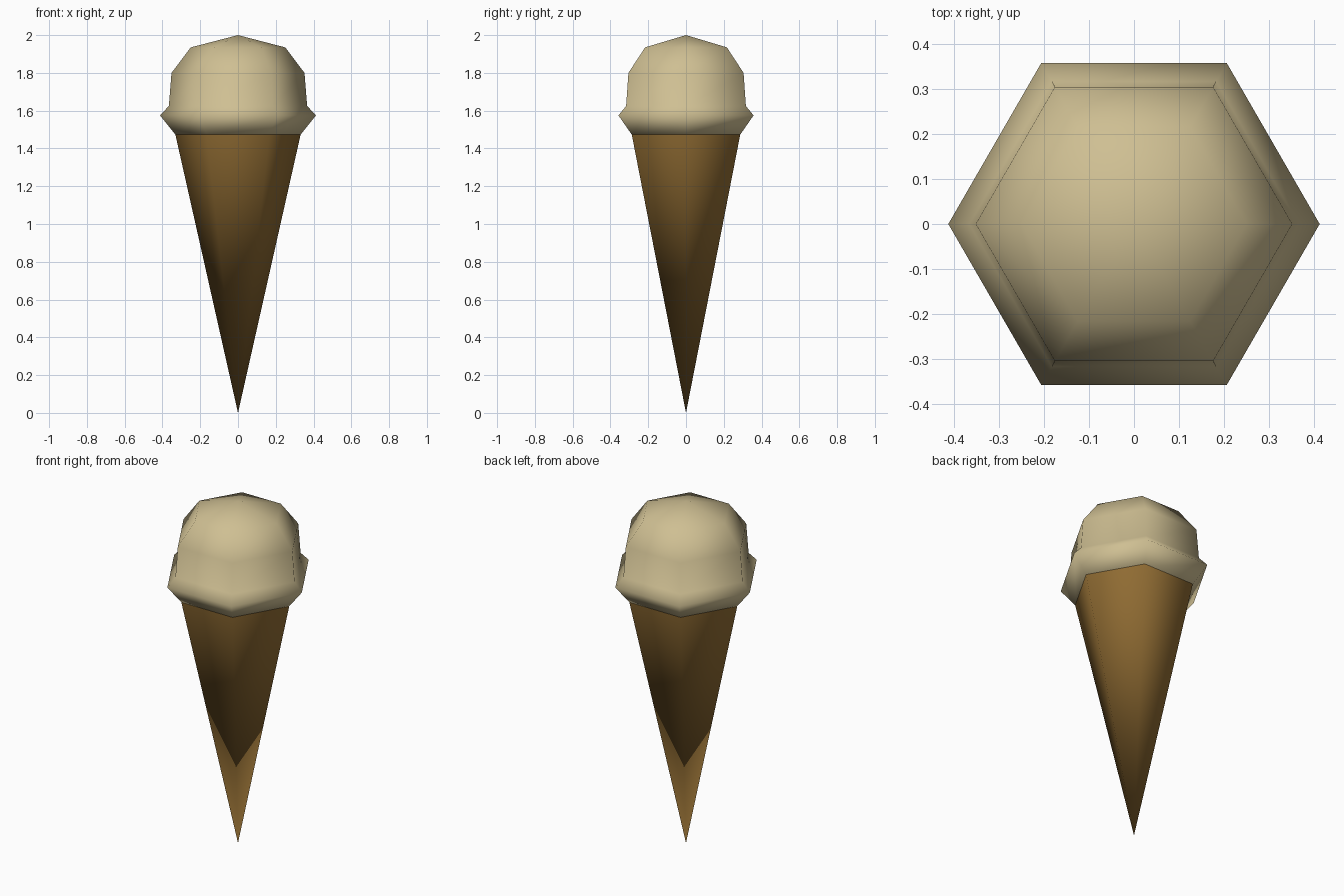
import bpy
import bmesh
from math import cos, sin, pi

SIDES = 6

cube = bpy.data.objects.get("Cube")
if cube:
    bpy.data.objects.remove(cube, do_unlink=True)


def make_material(name, rgb):
    mat = bpy.data.materials.new(name)
    mat.use_nodes = True
    color = (*rgb, 1.0)
    mat.diffuse_color = color
    bsdf = mat.node_tree.nodes["Principled BSDF"]
    bsdf.inputs["Base Color"].default_value = color
    bsdf.inputs["Roughness"].default_value = 0.8
    return mat


def lathe(name, profile, mat):
    """Turn (radius, height) points, listed bottom to top, into a six-sided solid."""
    bm = bmesh.new()
    rings = []
    for r, z in profile:
        if r == 0:
            rings.append([bm.verts.new((0, 0, z))] * SIDES)
        else:
            rings.append([bm.verts.new((r * cos(2 * pi * i / SIDES),
                                        r * sin(2 * pi * i / SIDES), z))
                          for i in range(SIDES)])
    for low, high in zip(rings, rings[1:]):
        for i in range(SIDES):
            j = (i + 1) % SIDES
            corners = dict.fromkeys((low[i], low[j], high[j], high[i]))
            bm.faces.new(list(corners))
    bmesh.ops.recalc_face_normals(bm, faces=bm.faces)
    for face in bm.faces:
        face.smooth = True
    mesh = bpy.data.meshes.new(name)
    bm.to_mesh(mesh)
    bm.free()
    mesh.materials.append(mat)
    obj = bpy.data.objects.new(name, mesh)
    bpy.context.collection.objects.link(obj)
    return obj


wafer = make_material("wafer brown", (0.28, 0.15, 0.033))
vanilla = make_material("vanilla cream", (0.62, 0.52, 0.29))

# Wafer cone, running up inside the scoop
lathe("wafer_cone", [(0, 0), (0.333, 1.48), (0.34, 1.6), (0, 1.65)], wafer)

# Scoop with a flared skirt around the cone's mouth
lathe("ice_cream_scoop",
      [(0, 1.47), (0.325, 1.465), (0.413, 1.575), (0.366, 1.625),
       (0.352, 1.8), (0.25, 1.935), (0, 2.0)], vanilla)
